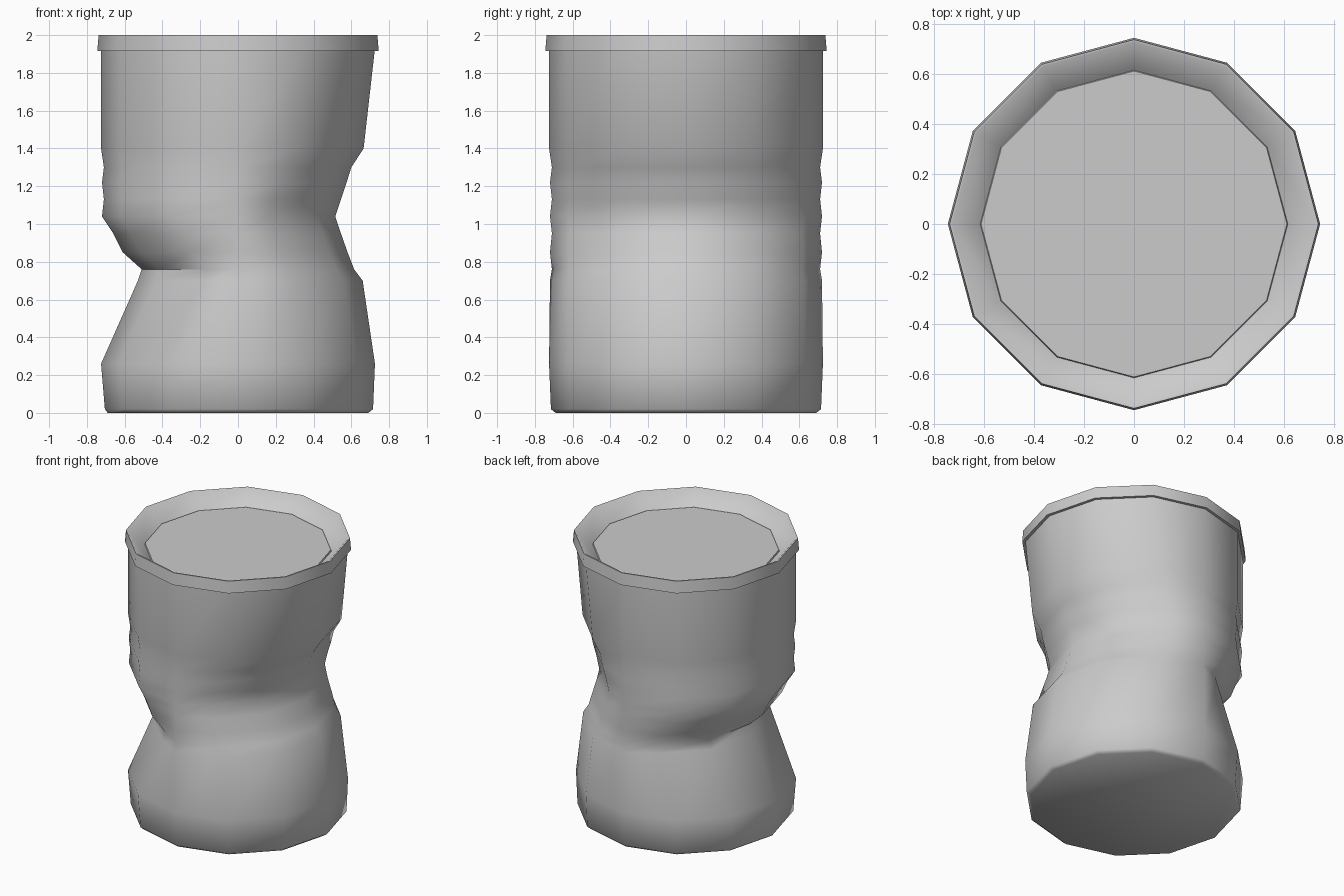
import bpy, bmesh
from math import cos, sin, radians, tau

cube = bpy.data.objects.get("Cube")
if cube:
    bpy.data.objects.remove(cube, do_unlink=True)

SIDES = 12
metal = bpy.data.materials.new("grey_metal")
metal.use_nodes = True
grey = (0.6, 0.6, 0.6, 1)
metal.diffuse_color = grey
metal.node_tree.nodes["Principled BSDF"].inputs["Base Color"].default_value = grey


def ring_points(radius, z, left_dent=0, right_dent=0):
    """Ring whose +x and -x halves are pushed inward by the dents."""
    points = []
    for i in range(SIDES):
        a = tau * i / SIDES
        x, y = radius * cos(a), radius * sin(a)
        reach = 0.88 if y > 0.1 else 1
        if abs(x) > 0.01:
            x += right_dent * reach if x < 0 else -left_dent * reach
        points.append((x, y, z))
    return points


def loft(name, rings, cap_start=False, cap_end=False):
    """Bridge successive rings into one smooth-shaded shell."""
    bm = bmesh.new()
    loops = [[bm.verts.new(p) for p in ring] for ring in rings]
    for low, high in zip(loops, loops[1:]):
        for i in range(SIDES):
            j = (i + 1) % SIDES
            bm.faces.new((low[i], low[j], high[j], high[i]))
    if cap_start:
        bm.faces.new(loops[0][::-1])
    if cap_end:
        bm.faces.new(loops[-1])
    mesh = bpy.data.meshes.new(name)
    bm.to_mesh(mesh)
    bm.free()
    mesh.materials.append(metal)
    obj = bpy.data.objects.new(name, mesh)
    bpy.context.collection.objects.link(obj)
    mesh.shade_smooth()
    mesh.set_sharp_from_angle(angle=radians(52))
    return obj


# Crushed can wall: radius, height, dent at +x, dent at -x
wall = [
    (0.69, 0.0, 0, 0),
    (0.715, 0.02, 0, 0.01),
    (0.725, 0.26, 0, 0),
    (0.72, 0.70, 0.06, 0.19),
    (0.71, 0.76, 0.095, 0.20),
    (0.72, 0.85, 0.14, 0.11),
    (0.71, 0.95, 0.165, 0.05),
    (0.72, 1.04, 0.205, 0),
    (0.71, 1.13, 0.165, 0),
    (0.72, 1.22, 0.145, 0),
    (0.71, 1.30, 0.11, 0),
    (0.725, 1.40, 0.06, 0),
    (0.725, 1.93, 0, 0),
]
loft("can_wall", [ring_points(*row) for row in wall], cap_start=True)

# Rolled rim with a funnel slope down to the recessed lid
rim = [(0.72, 1.915), (0.745, 1.915), (0.738, 2.0), (0.728, 2.0),
       (0.622, 1.905), (0.615, 1.90)]
loft("top_rim", [ring_points(r, z) for r, z in rim])

# Flat recessed lid
lid = [(0.618, 1.895), (0.612, 1.91)]
loft("lid", [ring_points(r, z) for r, z in lid], cap_end=True)
